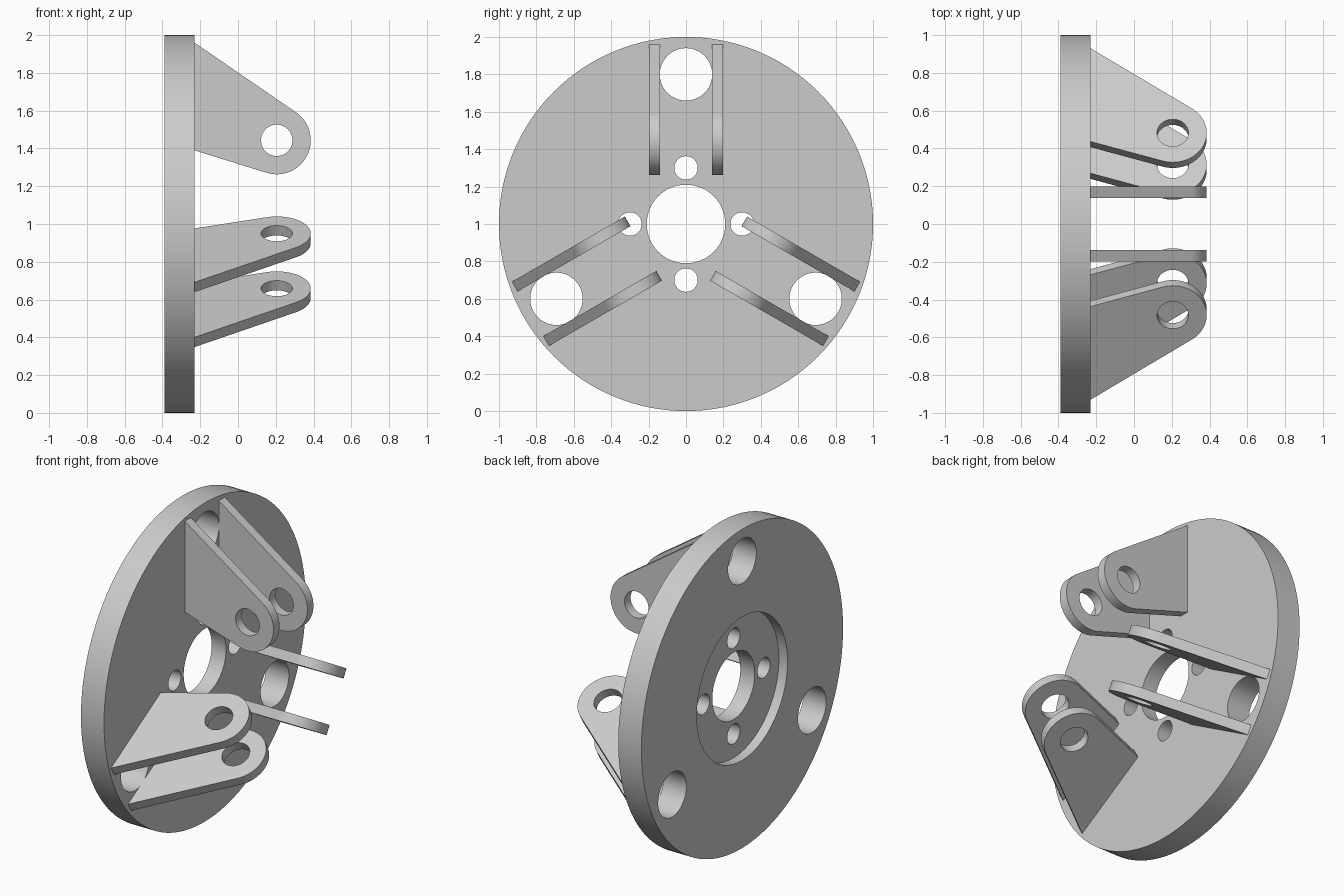
import bpy, bmesh, math
from mathutils import Matrix, Vector

if "Cube" in bpy.data.objects:
    bpy.data.objects.remove(bpy.data.objects["Cube"], do_unlink=True)

grey = bpy.data.materials.new("machined_grey")
grey.use_nodes = True
grey.diffuse_color = (0.6, 0.6, 0.6, 1)
grey.node_tree.nodes["Principled BSDF"].inputs["Base Color"].default_value = grey.diffuse_color

BACK, FRONT, CENTRE_Z = -0.39, -0.23, 1.0


def make_object(name, bm):
    bmesh.ops.recalc_face_normals(bm, faces=bm.faces)
    mesh = bpy.data.meshes.new(name)
    bm.to_mesh(mesh)
    bm.free()
    mesh.materials.append(grey)
    obj = bpy.data.objects.new(name, mesh)
    bpy.context.collection.objects.link(obj)
    return obj


def cylinder(name, axis, radius, length, centre, segments=64):
    bm = bmesh.new()
    turn = Vector((0, 0, 1)).rotation_difference(Vector(axis)).to_matrix().to_4x4()
    bmesh.ops.create_cone(bm, cap_ends=True, segments=segments, radius1=radius, radius2=radius,
                          depth=length, matrix=Matrix.Translation(centre) @ turn)
    return make_object(name, bm)


def activate(obj):
    bpy.ops.object.select_all(action='DESELECT')
    obj.select_set(True)
    bpy.context.view_layer.objects.active = obj


def cut(obj, cutter):
    mod = obj.modifiers.new("cut", 'BOOLEAN')
    mod.operation, mod.solver, mod.object = 'DIFFERENCE', 'EXACT', cutter
    activate(obj)
    bpy.ops.object.modifier_apply(modifier=mod.name)
    bpy.data.objects.remove(cutter, do_unlink=True)


def shade(obj):
    activate(obj)
    bpy.ops.object.shade_smooth_by_angle(angle=math.radians(30))


# Round base plate
X = (1, 0, 0)
middle = (BACK + FRONT) / 2
plate = cylinder("base_plate", X, 1.0, FRONT - BACK, (middle, 0, CENTRE_Z), 128)


def drill(radius, distance=0.0, angle=0.0):
    centre = (middle, distance * math.sin(angle), CENTRE_Z + distance * math.cos(angle))
    cut(plate, cylinder("drill", X, radius, 0.5, centre))


# Recess in the back, centre bore, bolt holes and large holes
RECESS_DEPTH = 0.06
cut(plate, cylinder("recess", X, 0.45, RECESS_DEPTH * 2, (BACK, 0, CENTRE_Z), 96))
drill(0.21)
for i in range(4):
    drill(0.0625, 0.3, i * math.pi / 2)
for i in range(3):
    drill(0.14, 0.8, i * math.tau / 3)
shade(plate)

# Rounded lug profile, in x and radial distance
EYE, EYE_RADIUS = Vector((0.205, 0.443)), 0.18
ROOT_TOP, ROOT_BOTTOM = Vector((FRONT, 0.96)), Vector((FRONT, 0.39))
THICKNESS, OFFSET = 0.06, 0.168


def tangent_angle(point, side):
    d = point - EYE
    return math.atan2(d.y, d.x) + side * math.acos(EYE_RADIUS / d.length)


def lug(name, y):
    start = tangent_angle(ROOT_TOP, -1)
    end = tangent_angle(ROOT_BOTTOM, 1) % math.tau - math.tau
    steps = 40
    outline = [ROOT_BOTTOM, ROOT_TOP]
    for i in range(steps + 1):
        a = start + (end - start) * i / steps
        outline.append(EYE + EYE_RADIUS * Vector((math.cos(a), math.sin(a))))
    bm = bmesh.new()
    face = bm.faces.new([bm.verts.new((p.x, y - THICKNESS / 2, p.y)) for p in outline])
    grown = bmesh.ops.extrude_face_region(bm, geom=[face])["geom"]
    bmesh.ops.translate(bm, vec=(0, THICKNESS, 0),
                        verts=[v for v in grown if isinstance(v, bmesh.types.BMVert)])
    obj = make_object(name, bm)
    cut(obj, cylinder("pin_hole", (0, 1, 0), 0.083, 0.3, (EYE.x, y, EYE.y)))
    shade(obj)
    return obj


# Three pairs of lugs around the plate
for i, place in enumerate(("top", "front", "rear")):
    for side, y in (("a", -OFFSET), ("b", OFFSET)):
        part = lug(f"{place}_lug_{side}", y)
        part.location.z = CENTRE_Z
        part.rotation_euler.x = i * math.tau / 3
